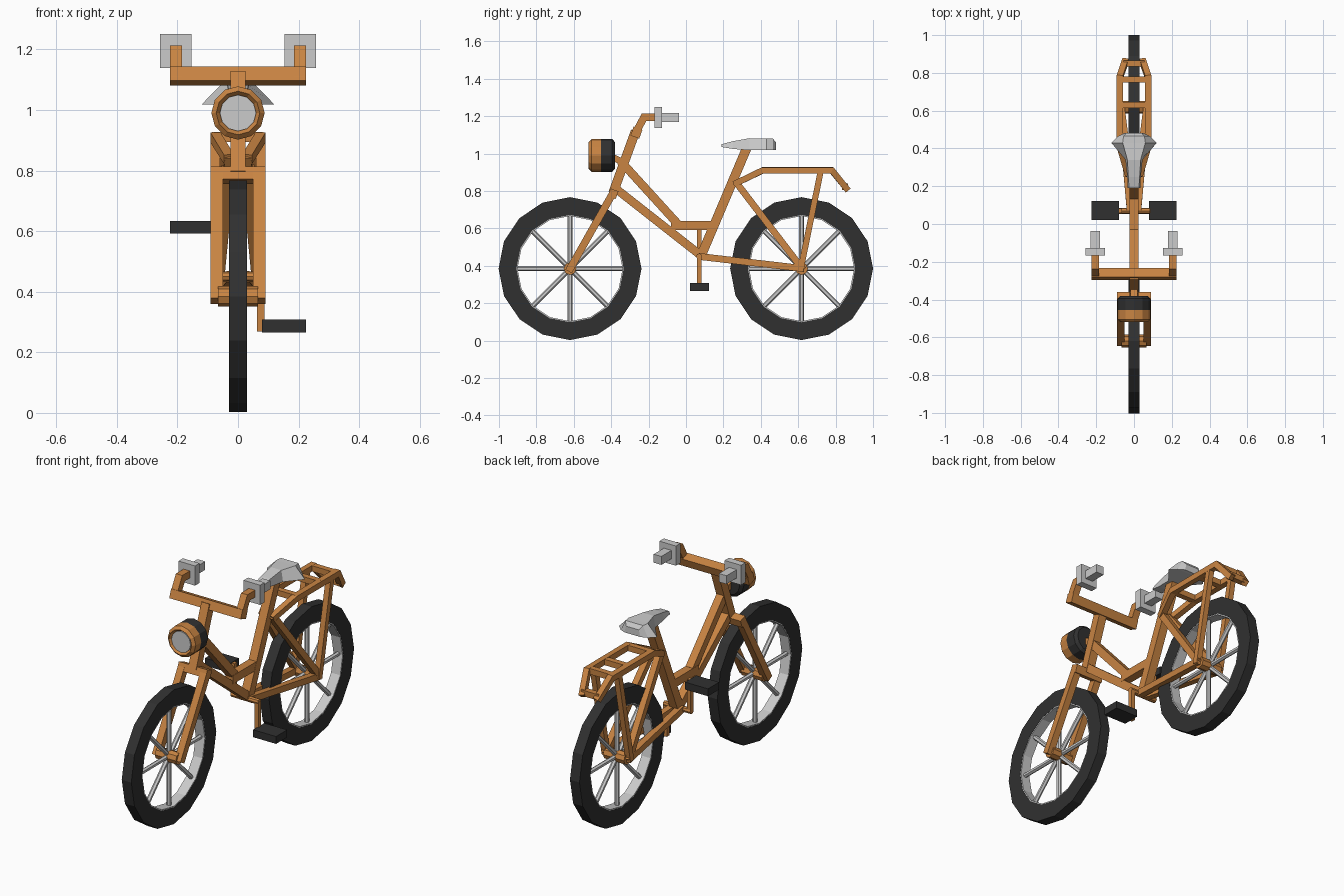
import bpy, bmesh, math
from mathutils import Vector, Matrix

if "Cube" in bpy.data.objects:
    bpy.data.objects.remove(bpy.data.objects["Cube"])


def material(name, col):
    m = bpy.data.materials.new(name)
    m.diffuse_color = (*col, 1)
    m.use_nodes = True
    m.node_tree.nodes["Principled BSDF"].inputs["Base Color"].default_value = m.diffuse_color
    return m


ORANGE = material("orange_paint", (0.58, 0.23, 0.055))
DARK = material("dark_rubber", (0.03, 0.03, 0.03))
X = Vector((1, 0, 0))


def finish(name, bm, mat=None):
    bmesh.ops.recalc_face_normals(bm, faces=bm.faces)
    me = bpy.data.meshes.new(name)
    bm.to_mesh(me)
    bm.free()
    ob = bpy.data.objects.new(name, me)
    bpy.context.collection.objects.link(ob)
    if mat:
        me.materials.append(mat)
    return ob


def loft(name, rings, mat=None, closed=False):
    """Skin a list of equal-length point rings; cap the ends unless closed."""
    bm = bmesh.new()
    vs = [[bm.verts.new(p) for p in r] for r in rings]
    n = len(vs[0])
    pairs = list(zip(vs, vs[1:])) + ([(vs[-1], vs[0])] if closed else [])
    for a, b in pairs:
        for i in range(n):
            bm.faces.new((a[i], a[(i + 1) % n], b[(i + 1) % n], b[i]))
    if not closed:
        bm.faces.new(vs[0])
        bm.faces.new(vs[-1])
    return finish(name, bm, mat)


def tube(name, pts, w=0.04, d=None, ref=X, mat=ORANGE):
    """Square bar along a path with mitred corners (w along ref, d across)."""
    d = d or w
    pts = [Vector(p) for p in pts]
    dirs = [(b - a).normalized() for a, b in zip(pts, pts[1:])]
    rings = []
    for i, p in enumerate(pts):
        a, b = dirs[max(i - 1, 0)], dirs[min(i, len(dirs) - 1)]
        t = (a + b).normalized()
        u = (ref - t * ref.dot(t)).normalized() * w / 2
        v = t.cross(u).normalized() * d / 2 / max(t.dot(a), 0.5)
        rings.append([p + u + v, p - u + v, p - u - v, p + u - v])
    return loft(name, rings, mat)


def box(name, lo, hi, mat=None):
    bm = bmesh.new()
    lo, hi = Vector(lo), Vector(hi)
    bmesh.ops.create_cube(bm, size=1, matrix=Matrix.Translation((lo + hi) / 2)
                          @ Matrix.Diagonal((*(hi - lo), 1)))
    return finish(name, bm, mat)


def rod(name, a, b, r, n, mat=None):
    a, b = Vector(a), Vector(b)
    bm = bmesh.new()
    rot = (b - a).to_track_quat('Z', 'Y').to_matrix().to_4x4()
    bmesh.ops.create_cone(bm, cap_ends=True, segments=n, radius1=r, radius2=r,
                          depth=(b - a).length,
                          matrix=Matrix.Translation((a + b) / 2) @ rot)
    return finish(name, bm, mat)


def hoop(name, cy, cz, r0, r1, hw, mat=None):
    """16-sided ring of rectangular section around the x axis."""
    rings = []
    for i in range(16):
        c, s = math.cos(i * math.pi / 8), math.sin(i * math.pi / 8)
        rings.append([(x, cy + r * c, cz + r * s) for x, r in
                      ((-hw, r0), (hw, r0), (hw, r1), (-hw, r1))])
    return loft(name, rings, mat, closed=True)


# wheels: tyre, rim, spokes, hub
AX = 0.385
for tag, cy in (("front", -0.62), ("rear", 0.618)):
    hoop(tag + "_tyre", cy, AX, 0.287, 0.382, 0.03, DARK)
    hoop(tag + "_rim", cy, AX, 0.281, 0.288, 0.029)
    for i in range(4):
        c, s = (0.285 * f(i * math.pi / 4) for f in (math.cos, math.sin))
        rod(f"{tag}_spoke_{i}", (0, cy - c, AX - s), (0, cy + c, AX + s), 0.013, 6)
    rod(tag + "_hub", (-0.066, cy, AX), (0.066, cy, AX), 0.034, 8, ORANGE)

# head tube, fork crown
tube("head_tube", [(0, -0.39, 0.79), (0, -0.27, 1.12)], 0.05)
head_dir = Vector((0, 0.34, 0.94))
tube("fork_crown", [(-0.09, -0.39, 0.785), (0.09, -0.39, 0.785)], 0.045, ref=head_dir)

# handlebar
tube("handlebar", [(-0.225, -0.265, 1.112), (0.225, -0.265, 1.112)], 0.05, ref=head_dir)

# main frame
tube("upper_tube", [(0, -0.35, 0.96), (0, -0.045, 0.625)], 0.045)
tube("lower_tube", [(0, -0.385, 0.82), (0, 0.08, 0.455)], 0.045)
tube("step_tube", [(0, -0.08, 0.615), (0, 0.15, 0.615)], 0.048)
tube("seat_tube", [(0, 0.075, 0.44), (0, 0.325, 1.03)], 0.05)

# paired parts
for s, tag in ((-1, "left"), (1, "right")):
    tube(tag + "_fork_leg", [(s * .07, -0.628, 0.37), (s * .07, -0.39, 0.79)], 0.04)
    tube(tag + "_handlebar_end", [(s * .205, -0.275, 1.10), (s * .205, -0.225, 1.193),
                                  (s * .205, -0.14, 1.193)], 0.04)
    box(tag + "_grip_guard", (s * .205 - .052, -0.168, 1.138), (s * .205 + .052, -0.128, 1.25))
    box(tag + "_grip", (s * .205 - .024, -0.13, 1.17), (s * .205 + .024, -0.037, 1.218))
    tube(tag + "_chain_stay", [(s * .02, 0.07, 0.45), (s * .07, 0.63, 0.385)], 0.036)
    tube(tag + "_seat_stay", [(s * .025, 0.265, 0.85), (s * .07, 0.625, 0.38)], 0.036)
    tube(tag + "_rack_stay", [(s * .075, 0.612, 0.375), (s * .075, 0.72, 0.905)], 0.032)
    tube(tag + "_rack_rail", [(s * .03, 0.26, 0.838), (s * .075, 0.41, 0.91),
                              (s * .075, 0.78, 0.91), (s * .045, 0.865, 0.805)], 0.033)
    # crank arm and pedal, right down and left up
    pz = 0.45 - s * 0.163
    tube(tag + "_crank", [(s * .075, 0.07, 0.45), (s * .075, 0.07, pz - s * 0.018)], 0.024)
    box(tag + "_pedal", (s * .152 - .072, 0.022, pz - .021),
        (s * .152 + .072, 0.122, pz + .021), DARK)

rod("crank_axle", (-0.086, 0.07, 0.45), (0.086, 0.07, 0.45), 0.016, 8, ORANGE)

# rack crossbars
for i, (y, z, hw) in enumerate(((0.42, 0.91, .08), (0.63, 0.91, .08),
                                (0.765, 0.91, .08), (0.85, 0.823, .055))):
    tube(f"rack_crossbar_{i}", [(-hw, y, z), (hw, y, z)], 0.033, ref=Vector((0, 0, 1)))

# headlight: turned housing in orange and black, with a grey lens
def turned(name, prof, mat=None, n=12):
    rings = [[(r * math.sin(2 * math.pi * i / n), y, 0.99 + r * math.cos(2 * math.pi * i / n))
              for i in range(n)] for y, r in prof]
    return loft(name, rings, mat)


turned("headlight_ring", [(-0.505, 0.06), (-0.52, 0.072), (-0.505, 0.088), (-0.455, 0.088)], ORANGE)
turned("headlight_back", [(-0.455, 0.088), (-0.395, 0.088), (-0.38, 0.072)], DARK)
turned("headlight_lens", [(-0.512, 0.06), (-0.50, 0.06)])
tube("headlight_bracket", [(0, -0.39, 0.98), (0, -0.33, 0.95)], 0.035)

# saddle: sections along y (y, low half width, low z, top half width, top z)
rings = []
for y, w, zl, wt, zt in ((0.19, .033, 1.035, .026, 1.05), (0.25, .036, 1.025, .03, 1.066),
                         (0.34, .045, 1.018, .035, 1.082), (0.43, .12, 1.018, .06, 1.08),
                         (0.465, .085, 1.018, .055, 1.08), (0.482, .05, 1.02, .04, 1.058)):
    rings.append([(-w, y, zl), (-wt, y, zt), (wt, y, zt), (w, y, zl)])
loft("saddle", rings)
